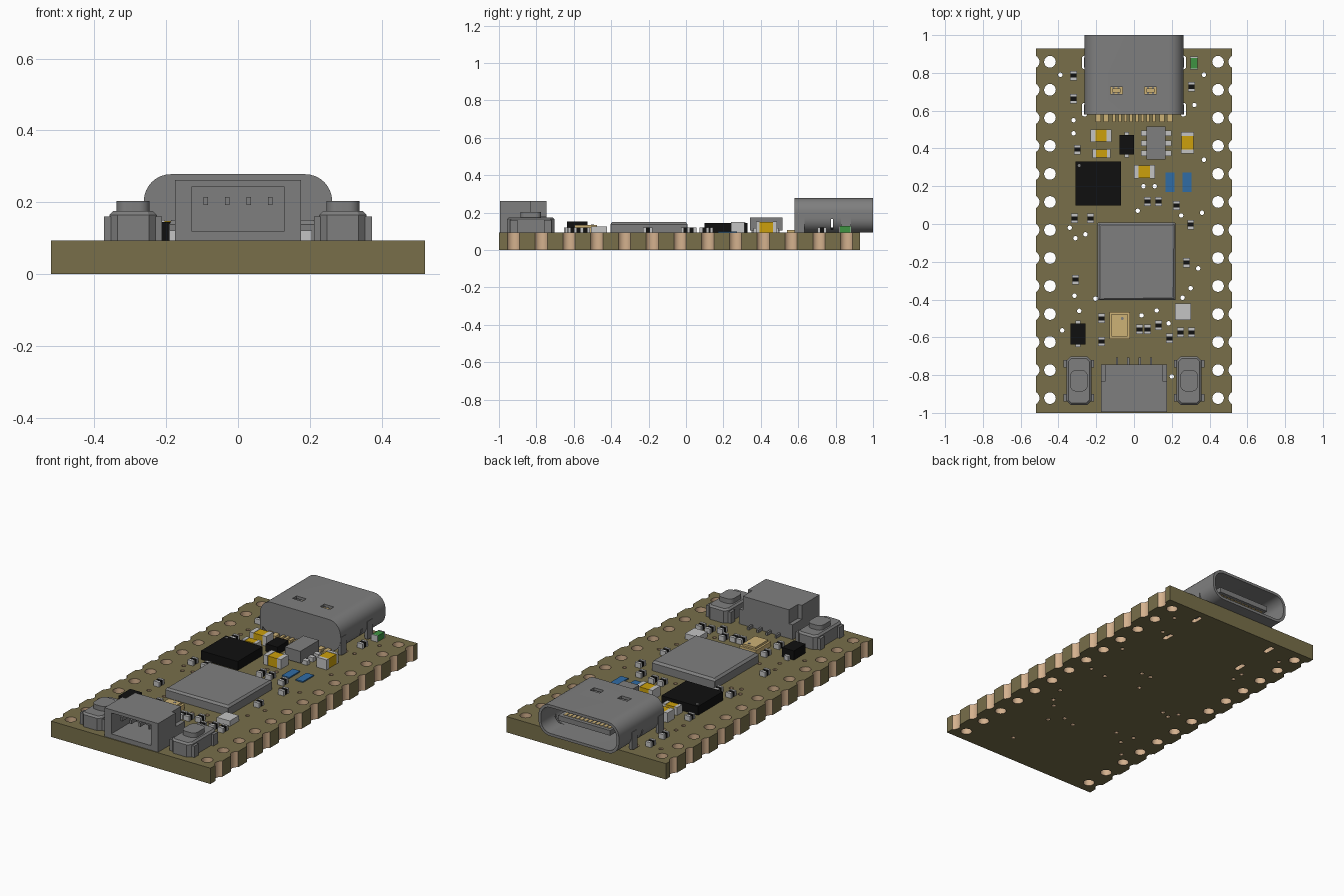
import bpy, bmesh, math
from mathutils import Vector

cube = bpy.data.objects.get("Cube")
if cube:
    bpy.data.objects.remove(cube, do_unlink=True)


def material(name, *rgb):
    """Flat material from 0-255 display values, stored as linear."""
    lin = [(c / 255 / 12.92 if c < 11 else ((c / 255 + 0.055) / 1.055) ** 2.4) for c in rgb]
    m = bpy.data.materials.new(name)
    m.use_nodes = True
    m.diffuse_color = (*lin, 1)
    m.node_tree.nodes["Principled BSDF"].inputs["Base Color"].default_value = (*lin, 1)
    return m


OLIVE = material("olive board", 120, 111, 74)
COPPER = material("copper plating", 212, 177, 142)
GREY = material("mid grey", 127, 127, 127)
BLACK = material("black plastic", 16, 16, 16)
YELLOW = material("capacitor yellow", 204, 160, 12)
SILVER = material("silver solder", 196, 196, 196)
BLUE = material("blue pad", 48, 108, 165)
GREEN = material("green lamp", 62, 148, 66)
SAND = material("pale gold", 205, 178, 118)
TOP = 0.093          # board surface height
made = []


def finish(name, bm, mats):
    bmesh.ops.recalc_face_normals(bm, faces=bm.faces)
    me = bpy.data.meshes.new(name)
    bm.to_mesh(me)
    bm.free()
    for m in mats:
        me.materials.append(m)
    ob = bpy.data.objects.new(name, me)
    bpy.context.collection.objects.link(ob)
    made.append(ob)
    return ob


def boxes(name, items):
    """One object from (x0, x1, y0, y1, z0, z1, material) boxes."""
    bm, mats = bmesh.new(), []
    for x0, x1, y0, y1, z0, z1, m in items:
        if m not in mats:
            mats.append(m)
        vs = bmesh.ops.create_cube(bm, size=1)["verts"]
        for v in vs:
            v.co = ((x0 + x1) / 2 + v.co.x * (x1 - x0), (y0 + y1) / 2 + v.co.y * (y1 - y0),
                    (z0 + z1) / 2 + v.co.z * (z1 - z0))
        for f in {f for v in vs for f in v.link_faces}:
            f.material_index = mats.index(m)
    return finish(name, bm, mats)


def rounded(cx, cy, w, h, r, seg=8):
    """Rounded rectangle outline from half sizes; seg=1 gives chamfers."""
    pts = []
    for k, (sx, sy) in enumerate(((1, 1), (-1, 1), (-1, -1), (1, -1))):
        for i in range(seg + 1):
            a = math.pi / 2 * (k + i / seg)
            pts.append((cx + sx * (w - r) + r * math.cos(a), cy + sy * (h - r) + r * math.sin(a)))
    return pts


def circle(cx, cy, r, n=16):
    return [(cx + r * math.cos(math.tau * i / n), cy + r * math.sin(math.tau * i / n)) for i in range(n)]


def prism(name, pts, a, b, mat, axis="z", rim=0, depth=0, chamfer=0):
    """Extrude an outline from a to b; optional hollow or chamfered end at b."""
    bm = bmesh.new()
    put = (lambda p, t: (p[0], p[1], t)) if axis == "z" else (lambda p, t: (p[0], t, p[1]))
    lo = [bm.verts.new(put(p, a)) for p in pts]
    hi = [bm.verts.new(put(p, b)) for p in pts]
    n = len(pts)
    bm.faces.new(lo[::-1])
    end = bm.faces.new(hi)
    for i in range(n):
        bm.faces.new((lo[i], lo[(i + 1) % n], hi[(i + 1) % n], hi[i]))
    bmesh.ops.recalc_face_normals(bm, faces=bm.faces)
    along = Vector((0, 0, 1)) if axis == "z" else Vector((0, 1, 0))
    if rim:
        bmesh.ops.inset_region(bm, faces=[end], thickness=rim, use_even_offset=True)
        end = bmesh.ops.extrude_discrete_faces(bm, faces=[end])["faces"][0]
        bmesh.ops.translate(bm, verts=list(end.verts), vec=along * -depth)
    if chamfer:
        bmesh.ops.inset_region(bm, faces=[end], thickness=chamfer, use_even_offset=True)
        bmesh.ops.translate(bm, verts=list(end.verts), vec=along * chamfer)
    return finish(name, bm, [mat])


def cut(ob, items):
    """Subtract each box from the object."""
    for item in items:
        cutter = boxes("cutter", [(*item, GREY)])
        cutter.hide_render = True
        mod = ob.modifiers.new("cut", "BOOLEAN")
        mod.operation, mod.solver, mod.object = "DIFFERENCE", "EXACT", cutter
        bpy.context.view_layer.objects.active = ob
        bpy.ops.object.modifier_apply(modifier=mod.name)
        made.remove(cutter)
        bpy.data.objects.remove(cutter, do_unlink=True)


# Circuit board: notched outline with pin holes, vias and slots
pin_y = [-0.922 + 0.1484 * i for i in range(13)]
edge = [(0.52, -1.0)]
for y in pin_y:
    for i in range(9):
        a = math.radians(-62 + 124 * i / 8)
        edge.append((0.5374 - 0.037 * math.cos(a), y + 0.037 * math.sin(a)))
edge.append((0.52, 0.93))
loops = [edge + [(-x, y) for x, y in reversed(edge)]]
loops += [circle(s * 0.445, y, 0.031, 20) for s in (-1, 1) for y in pin_y]
vias = [(-.39, .79), (-.32, .55), (-.32, .48), (.37, .79), (.32, .63), (.37, .34), (.05, .2), (.11, .2),
        (.02, .07), (.25, .045), (.36, .06), (-.34, -.02), (-.31, -.075), (-.257, -.055), (.34, -.235),
        (.3, -.34), (-.315, -.38), (-.204, -.395), (.257, -.39), (-.29, -.46), (-.38, -.563), (.04, -.484),
        (.12, -.458), (.183, -.526), (.2, -.807)]
loops += [circle(x, y, 0.012, 10) for x, y in vias]
loops += [rounded(s * 0.262, y, 0.014, 0.036, 0.013, 4) for s in (-1, 1) for y in (0.605, 0.855)]
curve = bpy.data.curves.new("outline", "CURVE")
curve.dimensions, curve.fill_mode, curve.extrude = "2D", "BOTH", TOP / 2
for pts in loops:
    sp = curve.splines.new("POLY")
    sp.points.add(len(pts) - 1)
    for p, (x, y) in zip(sp.points, pts):
        p.co = (x, y, 0, 1)
    sp.use_cyclic_u = True
temp = bpy.data.objects.new("outline", curve)
bpy.context.collection.objects.link(temp)
bpy.context.view_layer.update()
bm = bmesh.new()
bm.from_mesh(temp.to_mesh())
temp.to_mesh_clear()
bpy.data.objects.remove(temp, do_unlink=True)
bmesh.ops.translate(bm, verts=bm.verts, vec=(0, 0, TOP / 2))
bmesh.ops.remove_doubles(bm, verts=bm.verts, dist=1e-5)
bm.normal_update()
for f in bm.faces:      # plated walls are copper, outer straight walls stay olive
    c = f.calc_center_median()
    inner = abs(c.x) < 0.5195 and -0.999 < c.y < 0.929
    f.material_index = int(abs(f.normal.z) < 0.5 and inner)
    f.smooth = False
finish("circuit_board", bm, [OLIVE, COPPER])

# Rear socket: hollow shell with windows, legs, tongue and contacts
shell = prism("socket_shell", rounded(0, 0.186, 0.262, 0.092, 0.075), 0.58, 1.0, GREY, "y", 0.016, 0.385)
cut(shell, [(x - .032, x + .032, .687, .725, .24, .3) for x in (-.093, .087)]
    + [(-.3, .3, y - .005, y + .005, .11, .165) for y in (.78, .87)])
boxes("socket_legs", [(s * .255 - .009, s * .255 + .009, y - .026, y + .026, .02, .19, GREY)
                      for s in (-1, 1) for y in (.607, .855)])
boxes("socket_tongue", [(-.17, .17, .59, .95, .172, .202, GREY), (-.22, .22, .59, .68, .12, .25, GREY)]
      + [(-.155 + .026 * i, -.139 + .026 * i, .66, .93, .169, .205, SAND) for i in range(12)]
      + [(x - .022, x + .022, .695, .718, .245, .252, SAND) for x in (-.093, .087)])
boxes("socket_pins", [(x - w, x + w, .54, .6, TOP, .108, SAND) for x, w in
                      [(s * q, .014) for s in (-1, 1) for q in (.19, .148)]
                      + [(-.105 + .03 * i, .008) for i in range(8)]])

# Front cable connector: open housing with stepped rear corners
housing = boxes("cable_connector", [(-.175, .175, -.995, -.745, TOP, .262, GREY)])
cut(housing, [(-.13, .13, -1.1, -.79, .12, .243)]
    + [(min(s * .15, s * .2), max(s * .15, s * .2), -.83, -.7, .18, .3) for s in (-1, 1)])
boxes("connector_pins", [(x - .006, x + .006, -.96, -.78, .192, .215, GREY) for x in (-.09, -.03, .03, .09)]
      + [(x - .006, x + .006, -.75, -.708, TOP, .11, GREY) for x in (-.09, -.03, .03, .09)])

# Push buttons
for side, s in (("left", 1), ("right", -1)):
    x, y = s * 0.292, -0.83
    prism(side + "_button_base", rounded(x, y, .066, .128, .022, 1), TOP, .165, GREY, chamfer=.01)
    boxes(side + "_button_feet", [(x - .081, x + .081, y + t * .09 - .02, y + t * .09 + .02, TOP, .16, GREY)
                                  for t in (-1, 1)])
    prism(side + "_button_cap", rounded(x, y, .046, .056, .03), .165, .203, GREY)

# Main chips
prism("processor", rounded(.013, -.198, .206, .205, .002, 1), TOP, .138, GREY, chamfer=.012)
boxes("power_chip", [(-.31, -.07, .098, .33, TOP, .145, BLACK)])
prism("power_chip_dot", circle(-.29, .31, .008), .144, .147, GREY)
boxes("small_regulator", [(-.077, 0, .368, .472, TOP + .008, .145, BLACK)]
      + [(-.05, -.026, y - .012, y + .012, TOP, .112, SILVER) for y in (.365, .475)])
boxes("six_pin_chip", [(.066, .167, .342, .515, .105, .175, GREY)]
      + [(x - .018, x + .018, y - .014, y + .014, TOP, .118, SILVER)
         for x in (.055, .181) for y in (.375, .428, .48)])
boxes("diode", [(-.335, -.258, -.637, -.527, TOP + .005, .152, BLACK)]
      + [(-.31, -.282, y - .012, y + .012, TOP, .12, SILVER) for y in (-.64, -.522)])
boxes("crystal", [(-.13, -.022, -.608, -.465, TOP, .122, SAND), (-.118, -.034, -.596, -.477, .12, .134, SAND)])
prism("crystal_dot", circle(-.062, -.5, .008), .133, .1355, GREY)
boxes("silver_module", [(.217, .302, -.508, -.422, TOP, .125, SILVER)])
boxes("blue_pads", [(x - .024, x + .024, .17, .272, TOP, .1, BLUE) for x in (.191, .281)])


def chip(name, x, y, w, l, top, body, cap, lengthwise="y"):
    """Two-terminal part: body with a metal cap at each end."""
    items = []
    for t0, t1, m, grow in ((-l, -l + cap, SILVER, 0), (-l + cap, l - cap, body, -.002), (l - cap, l, SILVER, 0)):
        u, h = w + grow, top + grow
        items.append((x - u, x + u, y + t0, y + t1, TOP, h, m) if lengthwise == "y"
                     else (x + t0, x + t1, y - u, y + u, TOP, h, m))
    boxes(name, items)


# Capacitors, lamp and resistors
chip("capacitor_1", -.175, .468, .033, .055, .15, YELLOW, .026, "x")
chip("capacitor_2", -.172, .373, .024, .048, .14, YELLOW, .02, "x")
chip("capacitor_3", .055, .277, .036, .056, .15, YELLOW, .026, "x")
chip("capacitor_4", .283, .43, .034, .056, .152, YELLOW, .02)
chip("lamp", .317, .852, .021, .034, .13, GREEN, .006)
resistors = [(-.32, .786), (-.32, .663), (-.3, .394), (.304, .727), (-.315, .03), (-.23, .03), (.071, .119),
             (.13, .119), (.225, .098), (.3, -.003), (.278, -.204), (-.31, -.294), (-.172, -.5),
             (-.172, -.622), (.029, -.558), (.071, -.558), (.13, -.537), (.188, -.606), (.246, -.574),
             (.304, -.574)]
for i, (x, y) in enumerate(resistors):
    chip("resistor_%d" % (i + 1), x, y, .018, .025, .122, BLACK, .014)

# Smooth only the gently curved faces
bpy.ops.object.select_all(action="DESELECT")
for ob in made:
    ob.select_set(True)
bpy.context.view_layer.objects.active = made[0]
bpy.ops.object.shade_smooth_by_angle(angle=math.radians(30))
